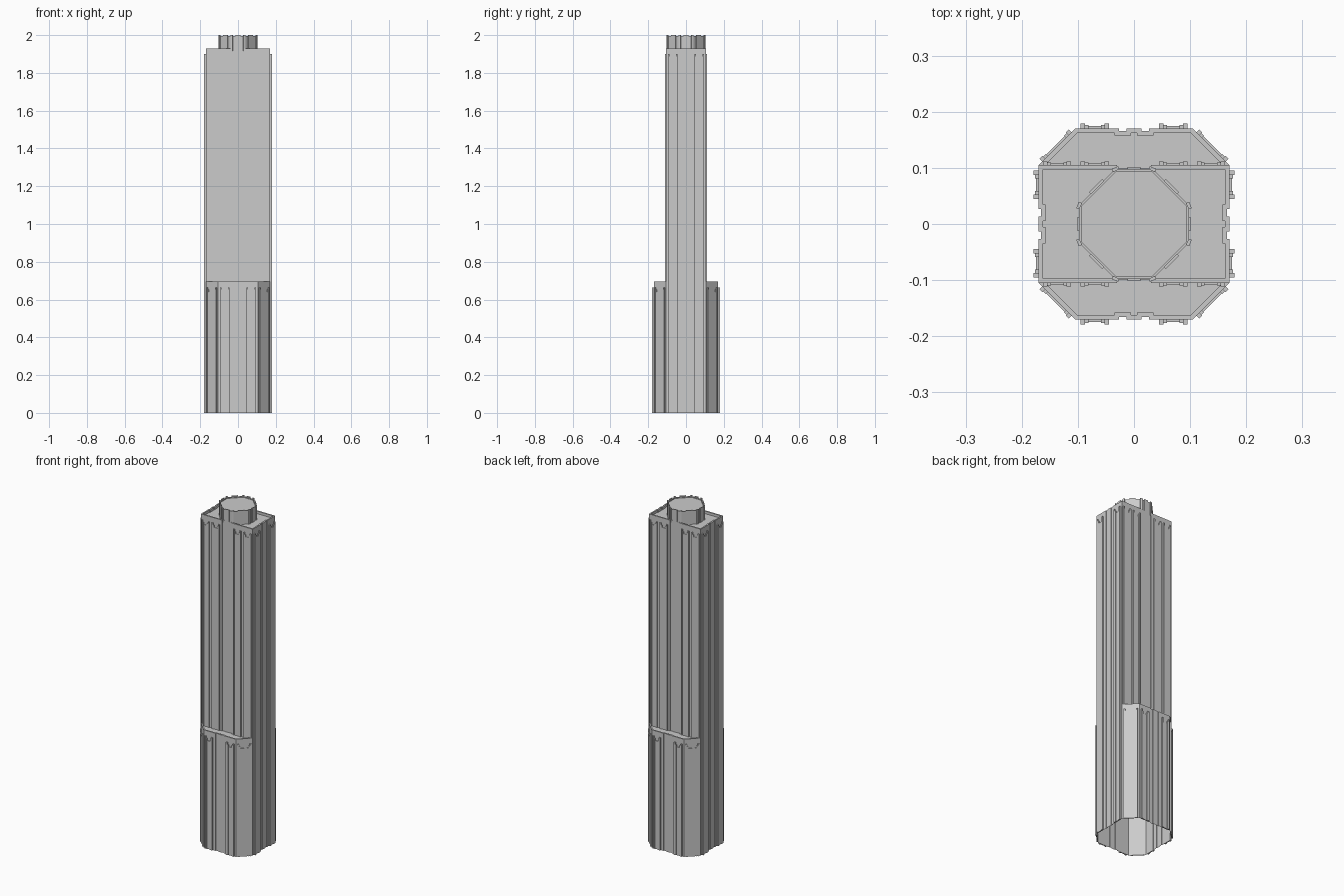
import bpy, bmesh, math
from mathutils import Matrix

if "Cube" in bpy.data.objects:
    bpy.data.objects.remove(bpy.data.objects["Cube"])

def finish(bm, name):
    bmesh.ops.recalc_face_normals(bm, faces=bm.faces[:])
    me = bpy.data.meshes.new(name)
    bm.to_mesh(me)
    bm.free()
    bpy.context.collection.objects.link(bpy.data.objects.new(name, me))

def mirrored(q):
    """First-quadrant points (counter-clockwise) to a full closed outline."""
    return (q + [(-x, y) for x, y in reversed(q)]
            + [(-x, -y) for x, y in q] + [(x, -y) for x, y in reversed(q)])

def block(name, outline, z0, z1, rim, sink):
    """Prism open at the bottom, with a parapet rim around a sunken roof."""
    bm = bmesh.new()
    low = [bm.verts.new((x, y, z0)) for x, y in outline]
    high = [bm.verts.new((x, y, z1)) for x, y in outline]
    n = len(outline)
    for i in range(n):
        j = (i + 1) % n
        bm.faces.new((low[i], low[j], high[j], high[i]))
    roof = bm.faces.new(high)
    bm.normal_update()
    bmesh.ops.inset_region(bm, faces=[roof], thickness=rim, use_even_offset=True)
    ext = bmesh.ops.extrude_face_region(bm, geom=[roof])
    verts = [v for v in ext["geom"] if isinstance(v, bmesh.types.BMVert)]
    bmesh.ops.translate(bm, verts=verts, vec=(0, 0, -sink))
    if roof.is_valid:
        bmesh.ops.delete(bm, geom=[roof], context='FACES')
    finish(bm, name)

def box(bm, x, y, ang, off, w, d, z0, z1):
    """Strip on a wall at (x, y) facing ang, shifted along the wall by off."""
    m = (Matrix.Translation((x, y, (z0 + z1) / 2)) @ Matrix.Rotation(ang, 4, 'Z')
         @ Matrix.Translation((d / 2 - 0.0005, off, 0))
         @ Matrix.Diagonal((d + 0.001, w, z1 - z0, 1)))
    bmesh.ops.create_cube(bm, size=1, matrix=m)

def bay(bm, x, y, ang, w, d, z0, z1):
    """Two upright ribs with a shallower strip and small brackets between."""
    for s in (-1, 1):
        box(bm, x, y, ang, s * (w / 2 - 0.004), 0.008, d, z0, z1)
        box(bm, x, y, ang, s * (w / 2 - 0.011), 0.006, d * 0.75, z0, z1 - 0.012)
    box(bm, x, y, ang, 0, w - 0.028, d * 0.5, z0, z1 - 0.025)

# main volumes
groove_x = [(0.17, 0.013), (0.166, 0.013), (0.166, 0.027), (0.17, 0.027)]
groove_y = [(y, x) for x, y in reversed(groove_x)]
block("podium", mirrored(groove_x + [(0.17, 0.105), (0.105, 0.17)] + groove_y),
      0, 0.695, 0.008, 0.012)
block("tower_slab", mirrored(groove_x + [(0.17, 0.105), (0.03, 0.105), (0.03, 0.1)]),
      0.683, 1.93, 0.008, 0.015)
block("crown", mirrored([(0.098, 0.033), (0.033, 0.098)]), 1.915, 1.995, 0.004, 0.006)

# ribbed bays on every facade
side, podium, slab, corner = (bmesh.new() for _ in range(4))
for sx in (-1, 1):
    for sy in (-1, 1):
        ax, ay = (0 if sx > 0 else math.pi), sy * math.pi / 2
        bay(side, sx * 0.17, sy * 0.07, ax, 0.05, 0.009, 0, 1.9)
        bay(podium, sx * 0.07, sy * 0.17, ay, 0.05, 0.009, 0, 0.665)
        for x in (0.07, 0.137):
            bay(slab, sx * x, sy * 0.105, ay, 0.05, 0.006, 0.683, 1.9)
        bay(corner, sx * 0.1375, sy * 0.1375, math.atan2(sy, sx), 0.074, 0.007, 0, 0.665)
finish(side, "side_ribs")
finish(podium, "podium_ribs")
finish(slab, "slab_ribs")
finish(corner, "corner_ribs")

# crown trim: a strip on each face and a post at each corner
trim = bmesh.new()
diag = (0.098 + 0.033) / 2
for k in range(4):
    a = k * math.pi / 2
    c, s = math.cos(a), math.sin(a)
    box(trim, 0.098 * c, 0.098 * s, a, 0, 0.024, 0.004, 0.683 if k % 2 else 1.915, 2)
    for o in (-1, 1):
        box(trim, 0.096 * c - o * 0.032 * s, 0.096 * s + o * 0.032 * c,
            a + o * math.pi / 8, 0, 0.012, 0.005, 1.915, 2)
    b = a + math.pi / 4
    r = diag * math.sqrt(2)
    box(trim, r * math.cos(b), r * math.sin(b), b, 0, 0.034, 0.004, 1.915, 2)
finish(trim, "crown_trim")
